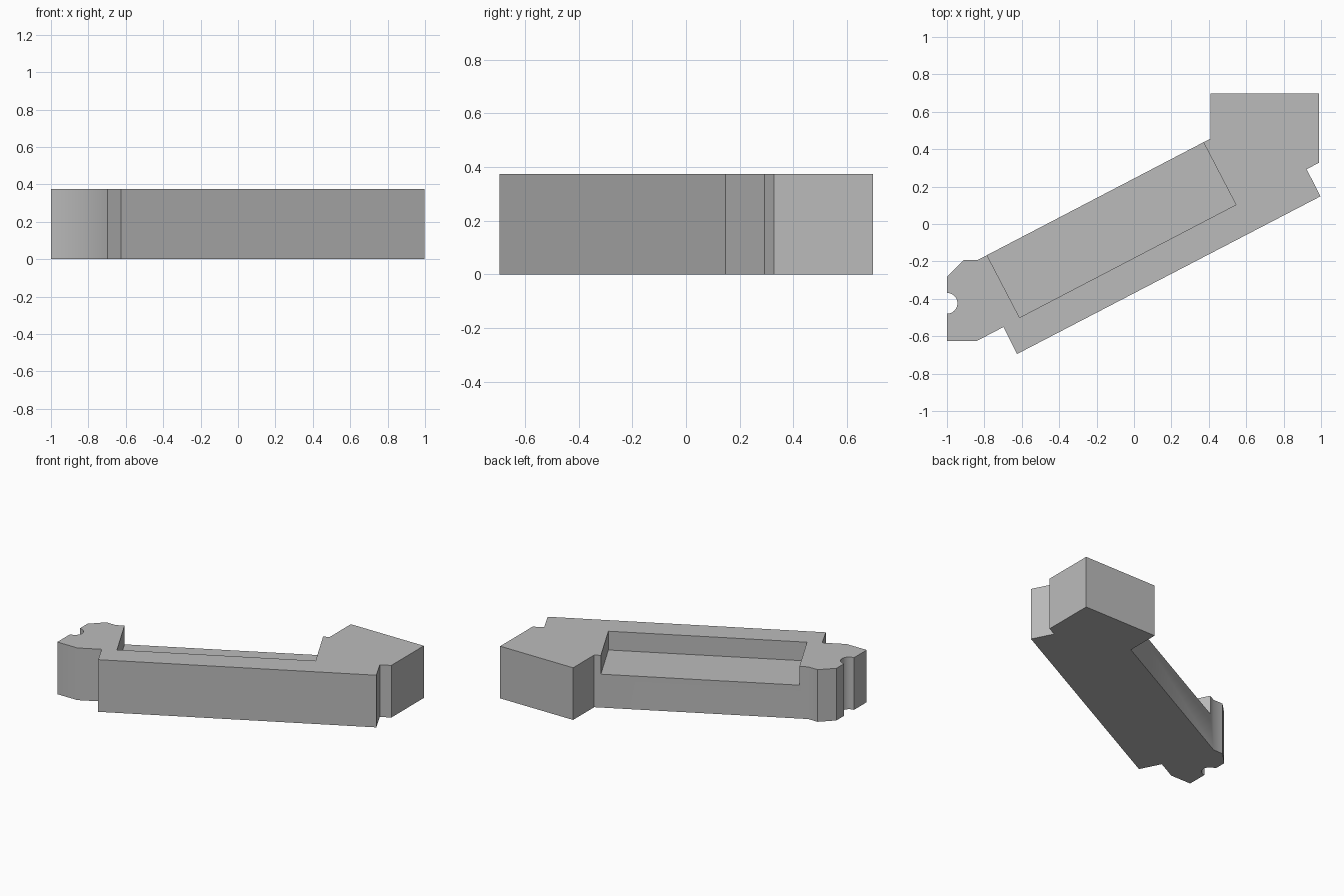
import bpy
import bmesh
import math
from mathutils import Vector

HEIGHT = 0.375
FLOOR = 0.24

cube = bpy.data.objects.get("Cube")
if cube:
    bpy.data.objects.remove(cube, do_unlink=True)


def prism(name, points, bottom, top):
    """Upright solid from a flat outline."""
    bm = bmesh.new()
    base = bm.faces.new([bm.verts.new((x, y, bottom)) for x, y in points])
    side = bmesh.ops.extrude_face_region(bm, geom=[base])["geom"]
    verts = [v for v in side if isinstance(v, bmesh.types.BMVert)]
    bmesh.ops.translate(bm, vec=(0, 0, top - bottom), verts=verts)
    bmesh.ops.recalc_face_normals(bm, faces=bm.faces)
    mesh = bpy.data.meshes.new(name)
    bm.to_mesh(mesh)
    bm.free()
    obj = bpy.data.objects.new(name, mesh)
    bpy.context.collection.objects.link(obj)
    return obj


# Round notch in the left-hand end of the outline
steps = 16
notch = []
for i in range(steps + 1):
    a = -math.pi / 2 + math.pi * i / steps
    notch.append((-1 + 0.056 * math.cos(a), -0.424 + 0.056 * math.sin(a)))

# Slanted body with a square end block and a chamfered end
outline = [
    (-1, -0.281), (-0.912, -0.193), (-0.837, -0.193), (0.41, 0.457),
    (0.41, 0.697), (0.99, 0.697), (0.99, 0.328), (0.923, 0.293),
    (0.997, 0.148), (-0.625, -0.695), (-0.698, -0.551),
    (-0.84, -0.625), (-1, -0.625),
] + notch
body = prism("slotted_bar", outline, 0, HEIGHT)

# Recess open towards the back of the bar
start, end = Vector((-0.612, -0.5)), Vector((0.545, 0.103))
along = (end - start).normalized()
across = Vector((-along.y, along.x)) * 0.5
cutter = prism("recess_cutter", [start, end, end + across, start + across],
               FLOOR, HEIGHT + 0.2)
cutter.hide_render = True

cut = body.modifiers.new("recess", "BOOLEAN")
cut.operation = "DIFFERENCE"
cut.solver = "EXACT"
cut.object = cutter

bpy.ops.object.select_all(action="DESELECT")
body.select_set(True)
bpy.context.view_layer.objects.active = body
bpy.ops.object.modifier_apply(modifier=cut.name)
bpy.data.objects.remove(cutter, do_unlink=True)

# Single grey finish
grey = bpy.data.materials.new("plain grey")
grey.use_nodes = True
colour = (0.5, 0.5, 0.5, 1)
grey.diffuse_color = colour
grey.node_tree.nodes["Principled BSDF"].inputs["Base Color"].default_value = colour
body.data.materials.clear()
body.data.materials.append(grey)
for face in body.data.polygons:
    face.material_index = 0

bpy.ops.object.shade_smooth_by_angle(angle=math.radians(30))
